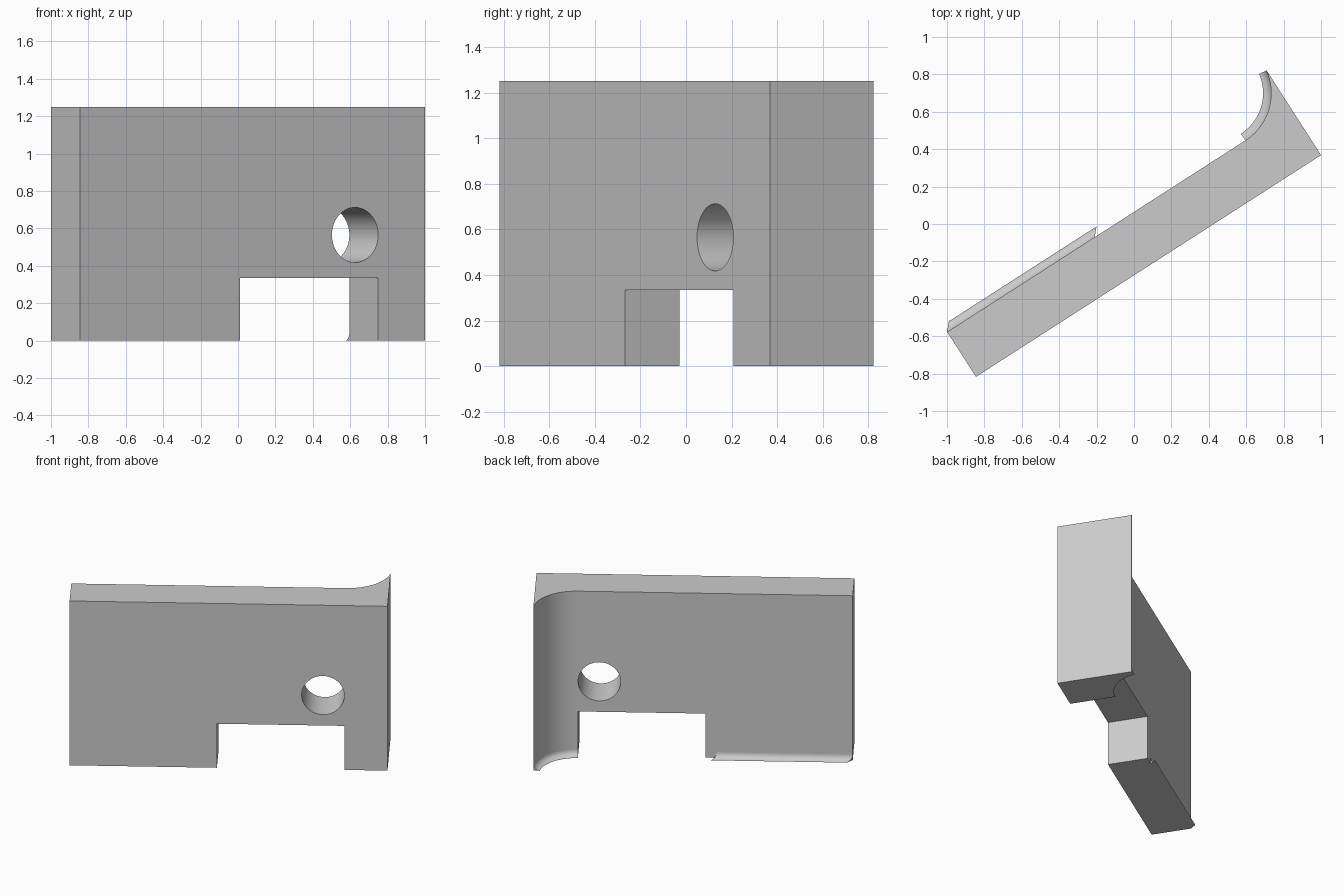
import bpy, bmesh, math
from mathutils import Matrix

if "Cube" in bpy.data.objects:
    bpy.data.objects.remove(bpy.data.objects["Cube"])

LENGTH, THICK, HEIGHT = 2.193, 0.285, 1.25
FLARE_U, FLARE_R, LIP = 1.895, 0.3, 0.043
PLACE = Matrix.Translation((-0.845, -0.817, 0)) @ Matrix.Rotation(0.571, 4, "Z")

grey = bpy.data.materials.new("plain grey")
grey.use_nodes = True
colour = (0.6, 0.6, 0.6, 1)
grey.diffuse_color = colour
grey.node_tree.nodes["Principled BSDF"].inputs["Base Color"].default_value = colour


def finish(name, bm):
    bmesh.ops.recalc_face_normals(bm, faces=bm.faces)
    mesh = bpy.data.meshes.new(name)
    bm.to_mesh(mesh)
    bm.free()
    mesh.materials.append(grey)
    obj = bpy.data.objects.new(name, mesh)
    obj.matrix_world = PLACE
    bpy.context.collection.objects.link(obj)
    return obj


def extrude(name, outline, vector):
    bm = bmesh.new()
    face = bm.faces.new([bm.verts.new(p) for p in outline])
    new = bmesh.ops.extrude_face_region(bm, geom=[face])["geom"]
    bmesh.ops.translate(bm, vec=vector, verts=[v for v in new if isinstance(v, bmesh.types.BMVert)])
    return finish(name, bm)


def loft(name, rings):
    bm = bmesh.new()
    rows = [[bm.verts.new(p) for p in ring] for ring in rings]
    for a, b in zip(rows, rows[1:]):
        for i in range(len(a)):
            j = (i + 1) % len(a)
            bm.faces.new((a[i], a[j], b[j], b[i]))
    bm.faces.new(rows[0])
    bm.faces.new(rows[-1])
    return finish(name, bm)


def smooth(obj):
    bpy.ops.object.select_all(action="DESELECT")
    obj.select_set(True)
    bpy.context.view_layer.objects.active = obj
    bpy.ops.object.shade_smooth_by_angle(angle=math.radians(30))


def cut(obj, cutter):
    bpy.context.view_layer.objects.active = obj
    mod = obj.modifiers.new("cut", "BOOLEAN")
    mod.operation, mod.solver, mod.object = "DIFFERENCE", "EXACT", cutter
    bpy.ops.object.modifier_apply(modifier=mod.name)
    bpy.data.objects.remove(cutter)


def on_arc(angle, radius, z=0):
    return (FLARE_U + radius * math.cos(angle), THICK + FLARE_R + radius * math.sin(angle), z)


# Wall with a curved flare sweeping back at one end
STEPS = 24
angles = [math.radians(-90 + 81 * i / STEPS) for i in range(STEPS + 1)]
arc = [on_arc(a, FLARE_R) for a in angles]
wall = extrude("wall", [(0, 0, 0), (LENGTH, 0, 0), (LENGTH, arc[-1][1], 0)]
               + arc[::-1] + [(0, THICK, 0)], (0, 0, HEIGHT))

# Doorway and round hole through the wall
cut(wall, extrude("doorway_cutter", [(u, -0.1, z) for u, z in
    ((1.016, -0.1), (FLARE_U, -0.1), (FLARE_U, 0.335), (1.016, 0.335))], (0, 0.8, 0)))
turns = [math.tau * i / 64 for i in range(64)]
cut(wall, extrude("hole_cutter", [(1.748 + 0.147 * math.cos(t), -0.1, 0.565 + 0.147 * math.sin(t))
                                  for t in turns], (0, 0.8, 0)))
smooth(wall)

# Concave fillet along the foot: offset from the wall, height
fillet = [(0, 0)]
for i in range(9):
    t = math.pi / 2 * i / 8
    fillet.append((LIP * (1 - math.sin(t)), LIP * (1 - math.cos(t))))

# Straight fillet with slanted ends, and curved fillet around the flare
smooth(loft("straight_foot_fillet", [[(u + d * 0.9, THICK + d, z) for d, z in fillet]
                                     for u in (0, 0.938)]))
smooth(loft("curved_foot_fillet", [[on_arc(a, FLARE_R - d, z) for d, z in fillet]
                                   for a in angles]))
